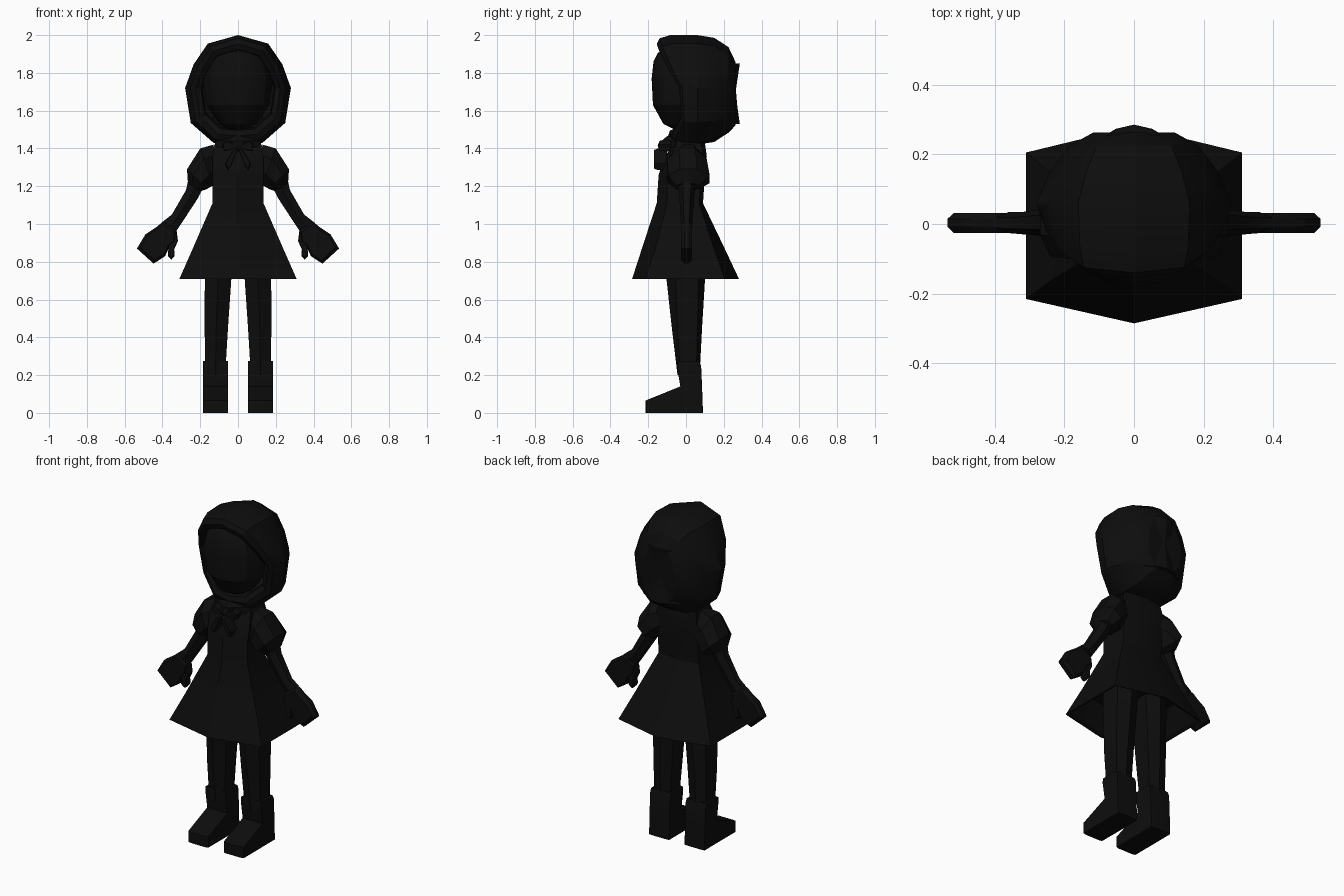
import bpy, bmesh, math
from mathutils import Vector

black = bpy.data.materials.new("near_black")
black.diffuse_color = (0.004, 0.004, 0.004, 1)


def finish(name, bm, mirror=False, angle=25):
    bmesh.ops.recalc_face_normals(bm, faces=bm.faces)
    me = bpy.data.meshes.new(name)
    bm.to_mesh(me)
    bm.free()
    ob = bpy.data.objects.new(name, me)
    bpy.context.collection.objects.link(ob)
    me.materials.append(black)
    if mirror:
        ob.modifiers.new("mirror", 'MIRROR')
    bpy.ops.object.select_all(action='DESELECT')
    ob.select_set(True)
    bpy.context.view_layer.objects.active = ob
    bpy.ops.object.shade_smooth_by_angle(angle=math.radians(angle))
    return ob


def loft(name, rings, mirror=False, caps=(True, True)):
    bm = bmesh.new()
    rows = [[bm.verts.new(p) for p in r] for r in rings]
    n = len(rows[0])
    for a, b in zip(rows, rows[1:]):
        for i in range(n):
            j = (i + 1) % n
            bm.faces.new((a[i], a[j], b[j], b[i]))
    if caps[0]:
        bm.faces.new(rows[0])
    if caps[1]:
        bm.faces.new(rows[-1])
    return finish(name, bm, mirror)


def hexagon(z, hx, front, back, sf, sb, cx=0):
    return [(cx, front, z), (cx + hx, sf, z), (cx + hx, sb, z),
            (cx, back, z), (cx - hx, sb, z), (cx - hx, sf, z)]


def plate(name, outline, y0, y1, taper=0.85):
    # thick outline in the front plane with slightly bevelled faces
    c = sum((Vector(p) for p in outline), Vector((0, 0))) / len(outline)
    def ring(y, s):
        return [(c.x + (x - c.x) * s, y, c.y + (z - c.y) * s) for x, z in outline]
    m = (y1 - y0) * 0.3
    return loft(name, [ring(y0, taper), ring(y0 + m, 1), ring(y1 - m, 1), ring(y1, taper)], True)


# Dress: hexagonal flared skirt, bodice and a hollow underside
loft("dress", [
    hexagon(0.84, 0.22, -0.20, 0.18, -0.14, 0.13),
    hexagon(0.72, 0.29, -0.265, 0.26, -0.20, 0.19),
    hexagon(0.71, 0.31, -0.285, 0.28, -0.215, 0.205),
    hexagon(0.88, 0.235, -0.23, 0.20, -0.16, 0.145),
    hexagon(1.11, 0.135, -0.155, 0.09, -0.10, 0.07),
    hexagon(1.26, 0.135, -0.145, 0.10, -0.10, 0.08),
    hexagon(1.36, 0.135, -0.11, 0.11, -0.08, 0.09),
    hexagon(1.43, 0.12, -0.06, 0.10, -0.05, 0.08)])

# Legs
loft("leg", [
    hexagon(0.20, 0.052, -0.045, 0.072, -0.03, 0.055, 0.12),
    hexagon(0.45, 0.062, -0.075, 0.085, -0.045, 0.06, 0.115),
    hexagon(0.86, 0.075, -0.12, 0.11, -0.06, 0.07, 0.10)], True)

# Boots: side profile swept across, slightly narrower at the edges
boot = [(-0.215, 0), (0.09, 0), (0.085, 0.14), (0.08, 0.25), (0.07, 0.275),
        (-0.045, 0.275), (-0.048, 0.25), (-0.03, 0.14), (-0.215, 0.065)]
def boot_ring(x, s):
    return [(x, y * s, 0.13 + (z - 0.13) * (0.5 + s / 2) if z > 0 else 0) for y, z in boot]
loft("boot", [boot_ring(0.052, 0.98), boot_ring(0.07, 1), boot_ring(0.165, 1),
              boot_ring(0.186, 0.98)], True)


# Tube cross-sections between an inner and an outer edge point
def band(inner, outer, y0, y1, n=8):
    r = []
    for i in range(n):
        a = math.tau * (i + 0.5) / n
        t = 0.5 + 0.5 * math.cos(a) / math.cos(math.pi / n)
        y = (y0 + y1) / 2 + (y1 - y0) / 2 * math.sin(a) / math.cos(math.pi / n)
        r.append((inner[0] + (outer[0] - inner[0]) * t, y,
                  inner[1] + (outer[1] - inner[1]) * t))
    return r

# Puffed sleeves, arms, hands
loft("sleeve", [
    band((0.10, 1.23), (0.13, 1.42), -0.06, 0.08),
    band((0.13, 1.205), (0.20, 1.40), -0.10, 0.11),
    band((0.165, 1.185), (0.27, 1.29), -0.095, 0.125),
    band((0.195, 1.175), (0.265, 1.215), -0.055, 0.07)], True)
loft("arm", [
    band((0.17, 1.22), (0.26, 1.25), -0.04, 0.045, 6),
    band((0.21, 1.14), (0.275, 1.18), -0.03, 0.04, 6),
    band((0.295, 1.01), (0.35, 1.05), -0.025, 0.03, 6),
    band((0.325, 0.965), (0.395, 1.015), -0.022, 0.03, 6)], True)
plate("hand", [(0.325, 0.965), (0.395, 1.015), (0.43, 0.985), (0.49, 0.945),
               (0.535, 0.87), (0.447, 0.79), (0.386, 0.83), (0.36, 0.885),
               (0.33, 0.91)], -0.026, 0.032)
plate("thumb", [(0.325, 0.965), (0.375, 0.95), (0.368, 0.875), (0.372, 0.83),
                (0.352, 0.812), (0.335, 0.83), (0.338, 0.865), (0.318, 0.91)], -0.02, 0.026)

# Face: stacked rings, flatter at the front
face = [(1.50, 0.05, -0.06), (1.53, 0.10, -0.12), (1.63, 0.17, -0.175),
        (1.77, 0.19, -0.182), (1.86, 0.165, -0.172), (1.905, 0.12, -0.15), (1.93, 0.05, -0.11)]
def face_ring(z, hx, f):
    r = []
    for i in range(14):
        a = math.tau * i / 14
        s, c = math.sin(a), math.cos(a)
        r.append((hx * s, (f if c > 0 else -0.08) * abs(c) ** 0.9 * (1 if c > 0 else -1), z))
    return r
loft("face", [face_ring(*f) for f in face])

# Hood: faceted outline swept from the face opening to the back
half = [(0, 2.0), (0.16, 1.955), (0.235, 1.845), (0.28, 1.72), (0.25, 1.535), (0.13, 1.43)]
outline = half + [(0, 1.42)] + [(-x, z) for x, z in reversed(half[1:])]
rim_y = [-0.13, -0.115, -0.07, -0.01, 0.0, -0.05, -0.07, -0.05, 0.0, -0.01, -0.07, -0.115]
def hood_ring(sx, sz, y=None, dy=0.0, cz=1.71):
    return [(x * sx, (rim_y[i] + dy) if y is None else y, cz + (z - 1.71) * sz)
            for i, (x, z) in enumerate(outline)]
back = hood_ring(0.42, 0.58, 0.262, cz=1.69)
loft("hood", [
    hood_ring(0.68, 0.70, dy=0.06),
    hood_ring(0.70, 0.74, dy=-0.015),
    hood_ring(0.80, 0.84, dy=-0.025),
    hood_ring(0.90, 0.94, dy=-0.01),
    hood_ring(0.97, 1.0, dy=0.045),
    hood_ring(1.0, 1.0, 0.06),
    hood_ring(0.86, 0.95, 0.15),
    hood_ring(0.66, 0.78, 0.225),
    back], caps=(False, True))

# Back ridge of the hood, pinched at mid height
loft("hood_back", [
    [(-w, y - 0.06, z), (-w * 0.4, y - 0.012, z), (0, y, z), (w * 0.4, y - 0.012, z), (w, y - 0.06, z)]
    for z, w, y in ((1.53, 0.13, 0.285), (1.62, 0.13, 0.272), (1.71, 0.13, 0.264), (1.85, 0.12, 0.285))])

# Neck, scarf collar and bow
loft("neck", [hexagon(1.38, 0.06, -0.06, 0.06, -0.04, 0.04),
              hexagon(1.56, 0.06, -0.06, 0.06, -0.04, 0.04)])
loft("collar", [hexagon(1.405, 0.13, -0.12, 0.085, -0.05, 0.06),
                hexagon(1.44, 0.115, -0.13, 0.08, -0.05, 0.06),
                hexagon(1.465, 0.09, -0.10, 0.07, -0.05, 0.05)])
loft("bow_knot", [hexagon(1.385, 0.022, -0.14, -0.06, -0.13, -0.07),
                  hexagon(1.415, 0.03, -0.15, -0.06, -0.135, -0.07),
                  hexagon(1.44, 0.022, -0.14, -0.06, -0.13, -0.07)])
plate("bow_loop", [(0.01, 1.415), (0.06, 1.445), (0.085, 1.42), (0.075, 1.385), (0.015, 1.40)],
      -0.14, -0.08)
plate("bow_tail", [(0.0, 1.40), (0.02, 1.40), (0.07, 1.32), (0.055, 1.285), (0.035, 1.31)],
      -0.17, -0.10)
